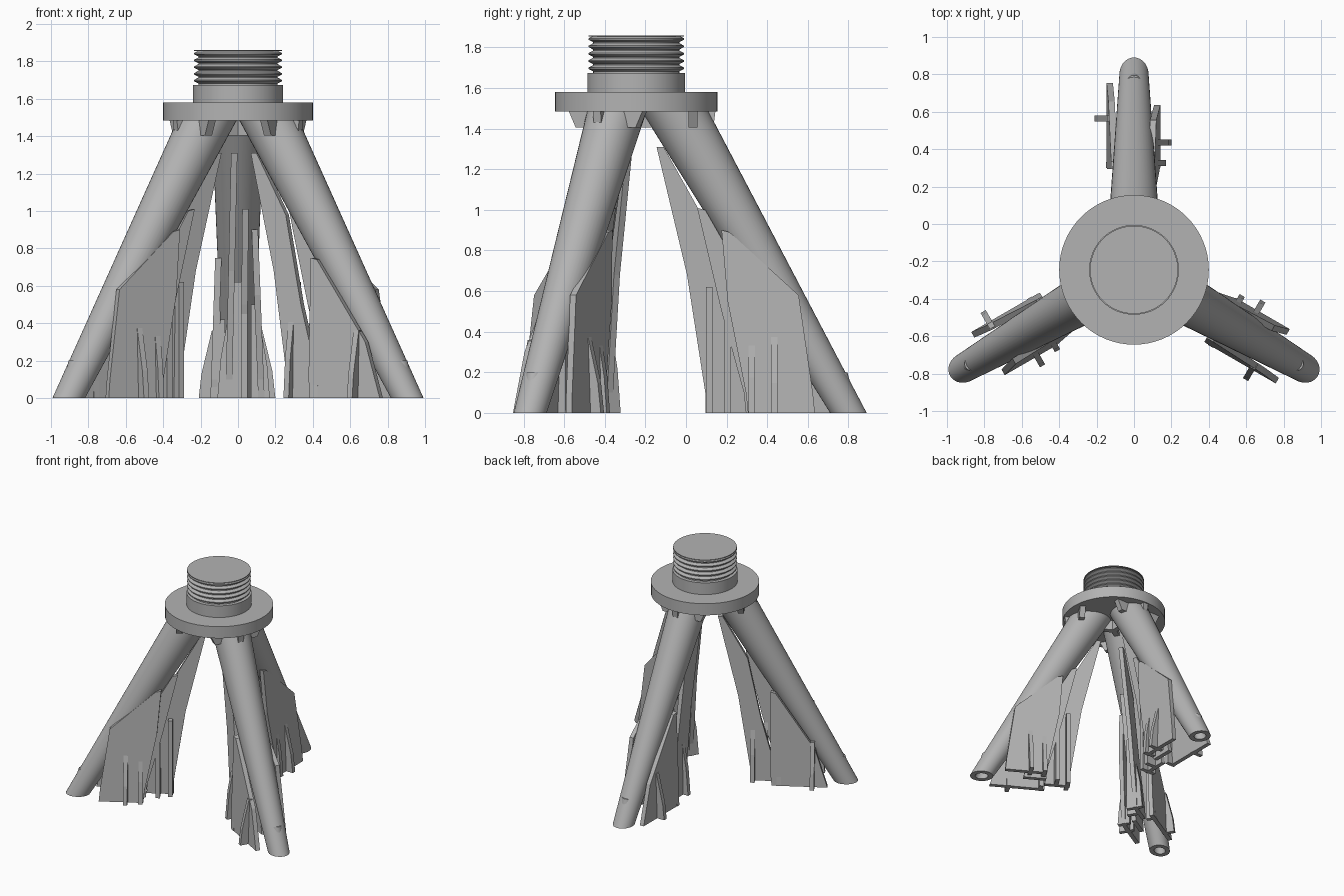
import bpy, bmesh, math
from mathutils import Vector

if "Cube" in bpy.data.objects:
    bpy.data.objects.remove(bpy.data.objects["Cube"])

CY = -0.245                      # hub axis position in y
grey = bpy.data.materials.new("grey_plastic")
grey.diffuse_color = (0.45, 0.45, 0.45, 1)
grey.use_nodes = True
grey.node_tree.nodes["Principled BSDF"].inputs["Base Color"].default_value = grey.diffuse_color


def finish(name, bm, smooth=False):
    bmesh.ops.recalc_face_normals(bm, faces=bm.faces)
    me = bpy.data.meshes.new(name)
    bm.to_mesh(me)
    bm.free()
    ob = bpy.data.objects.new(name, me)
    bpy.context.collection.objects.link(ob)
    me.materials.append(grey)
    if smooth:
        bpy.ops.object.select_all(action='DESELECT')
        bpy.context.view_layer.objects.active = ob
        ob.select_set(True)
        bpy.ops.object.shade_smooth_by_angle(angle=math.radians(30))
    return ob


def loft(name, rings, ang=math.pi / 2, n=64):
    """Stack of level ellipses: (radial centre, radial radius, side radius, z)."""
    bm = bmesh.new()
    loops = []
    for c, ra, rs, z in rings:
        loops.append([bm.verts.new(place(c + ra * math.cos(t), rs * math.sin(t), z, ang))
                      for t in (2 * math.pi * i / n for i in range(n))])
    for a, b in zip(loops, loops[1:]):
        for i in range(n):
            bm.faces.new((a[i], a[(i + 1) % n], b[(i + 1) % n], b[i]))
    bm.faces.new(loops[0])
    bm.faces.new(loops[-1])
    return finish(name, bm, True)


def place(r, s, z, ang):
    """Radial distance, clockwise side offset and height around the hub axis."""
    return Vector((r * math.cos(ang) + s * math.sin(ang),
                   CY + r * math.sin(ang) - s * math.cos(ang), z))


def slab(name, mid, half, ang):
    """Extruded plate: mid points (r, s, z), thickened by the half vector."""
    bm = bmesh.new()
    sides = [[bm.verts.new(place(r + k * half[0], s + k * half[1], z, ang))
              for r, s, z in mid] for k in (-1, 1)]
    n = len(mid)
    for lp in sides:
        bm.faces.new(lp)
    for i in range(n):
        j = (i + 1) % n
        bm.faces.new((sides[0][i], sides[0][j], sides[1][j], sides[1][i]))
    return finish(name, bm)


# Hub: flange, collar and threaded stud
loft("flange", [(0, .4, .4, 1.485), (0, .4, .4, 1.58)])
loft("collar", [(0, .24, .24, 1.57), (0, .24, .24, 1.675)])
thread = [(0, .212, .212, 1.67)]
for i in range(5):
    z = 1.68 + i * .036
    thread += [(0, r, r, z + d) for r, d in
               ((.212, .002), (.235, .014), (.235, .021), (.212, .033))]
thread += [(0, .235, .235, 1.855), (0, .235, .235, 1.86)]
loft("threaded_stud", thread)

# Support fins: (name, side at top, side at base, outline of (radial, z))
FINS = [
    ("inner_fin", -.02, -.05, [(.10, 1.31), (.135, 1.31), (.32, .98), (.42, .50), (.53, .10),
                               (.54, 0), (.34, 0), (.34, .10), (.25, .68)]),
    ("middle_fin", .04, .03, [(.30, 1.01), (.34, 1.0), (.50, .72), (.66, .30), (.72, 0),
                              (.54, 0), (.53, .10), (.42, .50)]),
    ("near_fin", .09, .125, [(.42, .90), (.46, .89), (.80, .58), (.87, .10), (.88, 0),
                             (.55, 0), (.54, .10), (.45, .55)]),
    ("far_fin", -.105, -.13, [(.54, .75), (.58, .74), (.90, .30), (1.0, 0),
                              (.55, 0), (.54, .10)]),
]
# Cross braces: (radial, side from, side to, height)
BRACES = [(.36, -.11, .02, .62), (.45, -.05, .05, .45), (.56, -.15, -.07, .42),
          (.57, .07, .17, .50), (.68, .08, .20, .42), (.81, -.21, -.11, .36)]

# Three legs with their fins; two of the fin sets are mirrored
for tag, deg, flip, reach in (("back", 90, 1, 1.0), ("left", 210, -1, .92), ("right", 330, -1, .96)):
    ang = math.radians(deg)
    # Tapered hollow-footed leg
    loft(tag + "_leg", [(.99, .05, .043, .20), (1.045, .05, .043, 0),
                        (1.045, .09, .078, 0), (.19, .165, .14, 1.487)], ang, 40)
    # Crossed ribs under the flange
    slab(tag + "_rib_across", [(.28, -.17, 1.405), (.28, .17, 1.405),
                               (.28, .21, 1.487), (.28, -.21, 1.487)], (.022, 0), ang)
    slab(tag + "_rib_radial", [(0, 0, 1.405), (.38, 0, 1.405),
                               (.39, 0, 1.487), (0, 0, 1.487)], (0, .022), ang)
    for name, top, base, outline in FINS:
        h = outline[0][1]
        k = reach if name == "far_fin" else 1
        slab(tag + "_" + name, [(r * k, flip * (base + (top - base) * z / h), z)
                                for r, z in outline], (0, .017), ang)
    for i, (r, a, b, h) in enumerate(BRACES):
        # the outer edge tapers up into the fin
        inner, outer = (a, b) if abs(b) > abs(a) else (b, a)
        tip = inner + (outer - inner) * .3
        slab(f"{tag}_brace_{i + 1}", [(r, flip * inner, 0), (r, flip * outer, 0),
                                      (r, flip * (outer * .8 + tip * .2), h * .35),
                                      (r, flip * tip, h), (r, flip * inner, h)],
             (.016, 0), ang)
